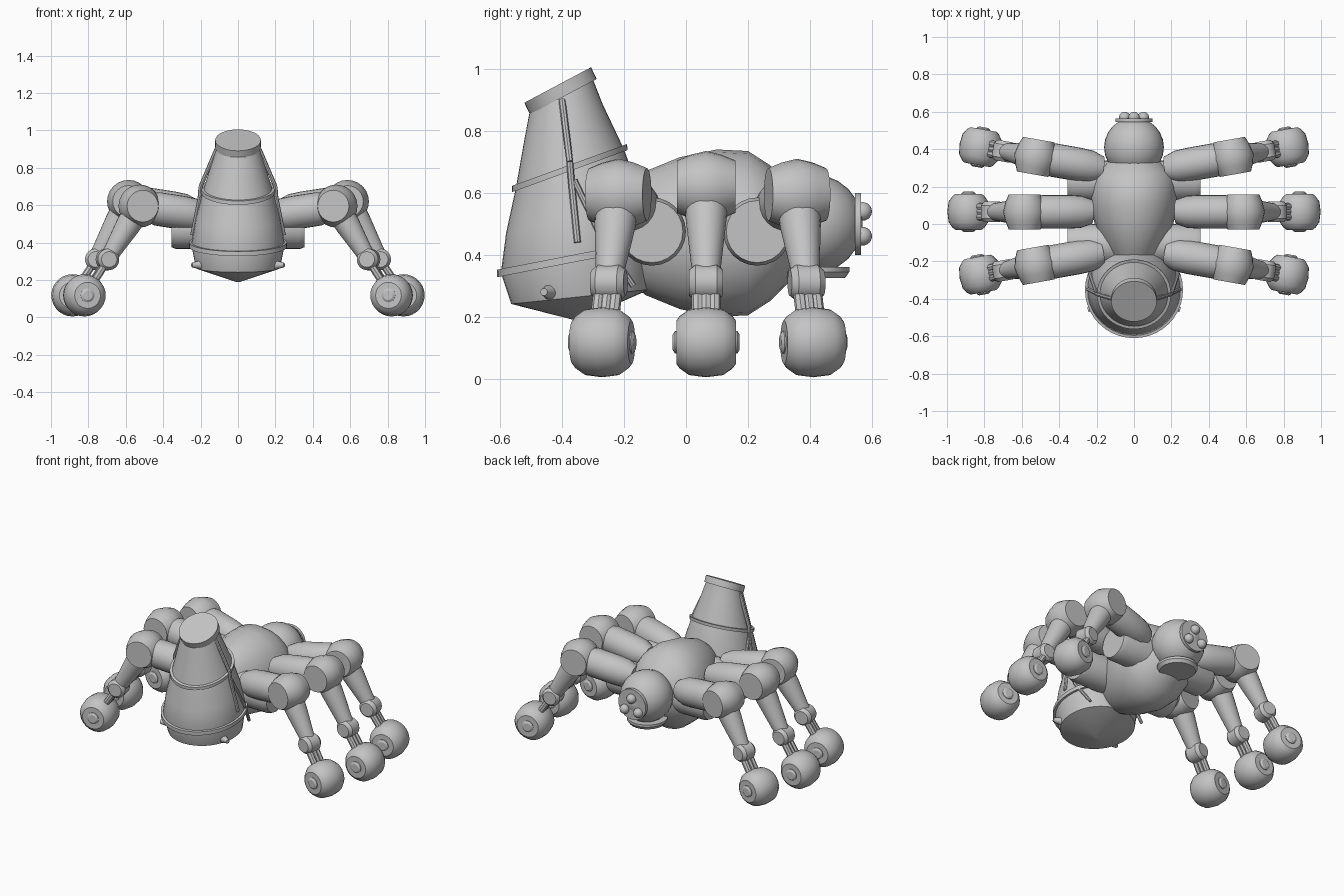
import bpy, bmesh, math
from mathutils import Vector, Matrix

cube = bpy.data.objects.get("Cube")
if cube:
    bpy.data.objects.remove(cube)

grey = bpy.data.materials.new("plain_grey")
grey.use_nodes = True
grey.diffuse_color = (0.55, 0.55, 0.55, 1)
grey.node_tree.nodes["Principled BSDF"].inputs["Base Color"].default_value = (0.55, 0.55, 0.55, 1)


def loft(name, rings, segs=24, mirror=False):
    """Skin a closed tube over rings of (centre, radius or (ra, rb), normal)."""
    bm = bmesh.new()
    loops = []
    for centre, radius, normal in rings:
        n = Vector(normal).normalized()
        ref = Vector((0, 1, 0)) if abs(n.x) > 0.75 else Vector((1, 0, 0))
        a = (ref - n * ref.dot(n)).normalized()
        b = n.cross(a)
        ra, rb = radius if isinstance(radius, tuple) else (radius, radius)
        loops.append([bm.verts.new(Vector(centre) + a * ra * math.cos(t) + b * rb * math.sin(t))
                      for t in (2 * math.pi * i / segs for i in range(segs))])
    for low, high in zip(loops, loops[1:]):
        for i in range(segs):
            j = (i + 1) % segs
            bm.faces.new((low[i], low[j], high[j], high[i]))
    bm.faces.new(loops[0][::-1])
    bm.faces.new(loops[-1])
    bmesh.ops.recalc_face_normals(bm, faces=bm.faces)
    mesh = bpy.data.meshes.new(name)
    bm.to_mesh(mesh)
    bm.free()
    obj = bpy.data.objects.new(name, mesh)
    bpy.context.collection.objects.link(obj)
    mesh.materials.append(grey)
    if mirror:
        obj.modifiers.new("mirror", "MIRROR")
    bpy.ops.object.select_all(action="DESELECT")
    obj.select_set(True)
    bpy.context.view_layer.objects.active = obj
    bpy.ops.object.shade_smooth_by_angle(angle=math.radians(32))
    return obj


def spindle(name, start, axis, profile, **kw):
    """Turned part along a straight axis; profile holds (distance, radius)."""
    n = Vector(axis).normalized()
    return loft(name, [(Vector(start) + n * t, r, n) for t, r in profile], **kw)


def ball(name, centre, radius, axis=(0, 0, 1), **kw):
    steps = [math.pi * i / 12 for i in range(13)]
    return spindle(name, centre, axis,
                   [(-radius * math.cos(s), max(radius * math.sin(s), 0.001)) for s in steps], **kw)


def tilted(y, z, radius, degrees):
    t = math.radians(degrees)
    return ((0, y, z), radius, (0, -math.sin(t), math.cos(t)))


# Bent tank at the front, with bands, lid and side straps
loft("tank", [tilted(-0.35, 0.19, 0.01, 3), tilted(-0.34, 0.265, 0.225, 6),
              tilted(-0.352, 0.39, 0.25, 11), tilted(-0.362, 0.53, 0.226, 15),
              tilted(-0.375, 0.68, 0.185, 20), tilted(-0.395, 0.83, 0.138, 24),
              tilted(-0.402, 0.92, 0.112, 26)], segs=40)
loft("tank_lower_band", [tilted(-0.352, 0.378, 0.262, 11), tilted(-0.353, 0.402, 0.262, 11)], segs=40)
loft("tank_upper_band", [tilted(-0.375, 0.67, 0.198, 20), tilted(-0.376, 0.69, 0.198, 20)], segs=40)
loft("tank_lid", [tilted(-0.396, 0.91, 0.122, 28), tilted(-0.414, 0.948, 0.122, 28)], segs=40)


def rod(name, points, radius):
    for k, (p, q) in enumerate(zip(points, points[1:])):
        p, q = Vector(p), Vector(q)
        spindle(f"{name}_{k + 1}", p, q - p, [(0, radius), ((q - p).length, radius)], segs=8, mirror=True)


rod("tank_strap", [(0.115, -0.40, 0.90), (0.20, -0.375, 0.70), (0.205, -0.37, 0.64), (0.245, -0.35, 0.44)], 0.011)
rod("tank_brace", [(0.205, -0.36, 0.64), (0.235, -0.27, 0.45), (0.20, -0.17, 0.30)], 0.01)
spindle("tank_nozzle", (0.20, -0.44, 0.28), (1, -0.4, 0), [(0, 0.025), (0.05, 0.012)], segs=12, mirror=True)

# Rounded main body
body = [(-0.22, 0.10, 0.13), (-0.13, 0.15, 0.20), (-0.02, 0.205, 0.245), (0.10, 0.235, 0.27),
        (0.20, 0.235, 0.265), (0.27, 0.22, 0.22), (0.33, 0.15, 0.16), (0.36, 0.11, 0.12)]
loft("body", [((0, y, 0.47), (w, h), (0, 1, 0)) for y, w, h in body], segs=24)

# Side drums on the body
for label, y in (("front", -0.11), ("rear", 0.23)):
    spindle(label + "_side_drum", (0.08, y, 0.475), (1, 0, 0),
            [(0, 0.11), (0.25, 0.11), (0.275, 0.10)], mirror=True)

# Head with face plate, eyes and chin dish
ball("head", (0, 0.41, 0.5), 0.16, axis=(0, 1, 0), segs=32)
spindle("face_plate", (0, 0.545, 0.5), (0, 1, 0), [(0, 0.1), (0.02, 0.1)], segs=32)
ball("upper_eye", (0, 0.57, 0.54), 0.03)
ball("lower_eye", (0.05, 0.57, 0.46), 0.03, mirror=True)
spindle("chin_dish", (0, 0.405, 0.325), (0, 0, 1), [(0, 0.108), (0.02, 0.122), (0.035, 0.122)], segs=32)


def leg(label, x, y, yaw, lift):
    place = Matrix.Translation((x, y, 0)) @ Matrix.Rotation(math.radians(yaw), 4, "Z")
    side = place.to_3x3() @ Vector((0, 1, 0))

    def at(u, z):
        return place @ Vector((u, 0, z))

    hip, knee = at(-0.08, 0.54 + lift), at(0.28, 0.595 + lift)
    ankle, foot = at(0.455, 0.31), at(0.58, 0.118)

    # Thigh and barrel-shaped knee
    spindle(label + "_thigh", hip, knee - hip,
            [(0, 0.065), (0.06, 0.086), (0.13, 0.09), (0.27, 0.09), (0.33, 0.07)], mirror=True)
    spindle(label + "_knee", knee, side,
            [(-0.094, 0.085), (-0.05, 0.103), (0, 0.115), (0.05, 0.103), (0.094, 0.085)], mirror=True)

    # Tapered shin, ankle joint and piston rods
    reach = (ankle - knee).length
    spindle(label + "_shin", knee, ankle - knee,
            [(0.03, 0.07), (0.12, 0.066), (reach - 0.06, 0.048), (reach, 0.045)], mirror=True)
    spindle(label + "_ankle", ankle, side,
            [(-0.055, 0.042), (-0.035, 0.058), (0.035, 0.058), (0.055, 0.042)], mirror=True)
    for k in (-1, 0, 1):
        offset = side * 0.027 * k
        rod(f"{label}_piston_{k + 2}", [ankle + offset, foot + offset], 0.02)

    # Wheel-like foot with hubs
    spindle(label + "_foot", foot, side,
            [(-0.096, 0.07), (-0.085, 0.085), (-0.055, 0.106), (0, 0.113),
             (0.055, 0.106), (0.085, 0.085), (0.096, 0.07)], segs=28, mirror=True)
    spindle(label + "_hub", foot, side,
            [(-0.108, 0.025), (-0.1, 0.037), (0.1, 0.037), (0.108, 0.025)], mirror=True)


leg("front_leg", 0.25, -0.17, -10, 0)
leg("middle_leg", 0.305, 0.065, 0, 0.025)
leg("rear_leg", 0.25, 0.31, 10, 0)
